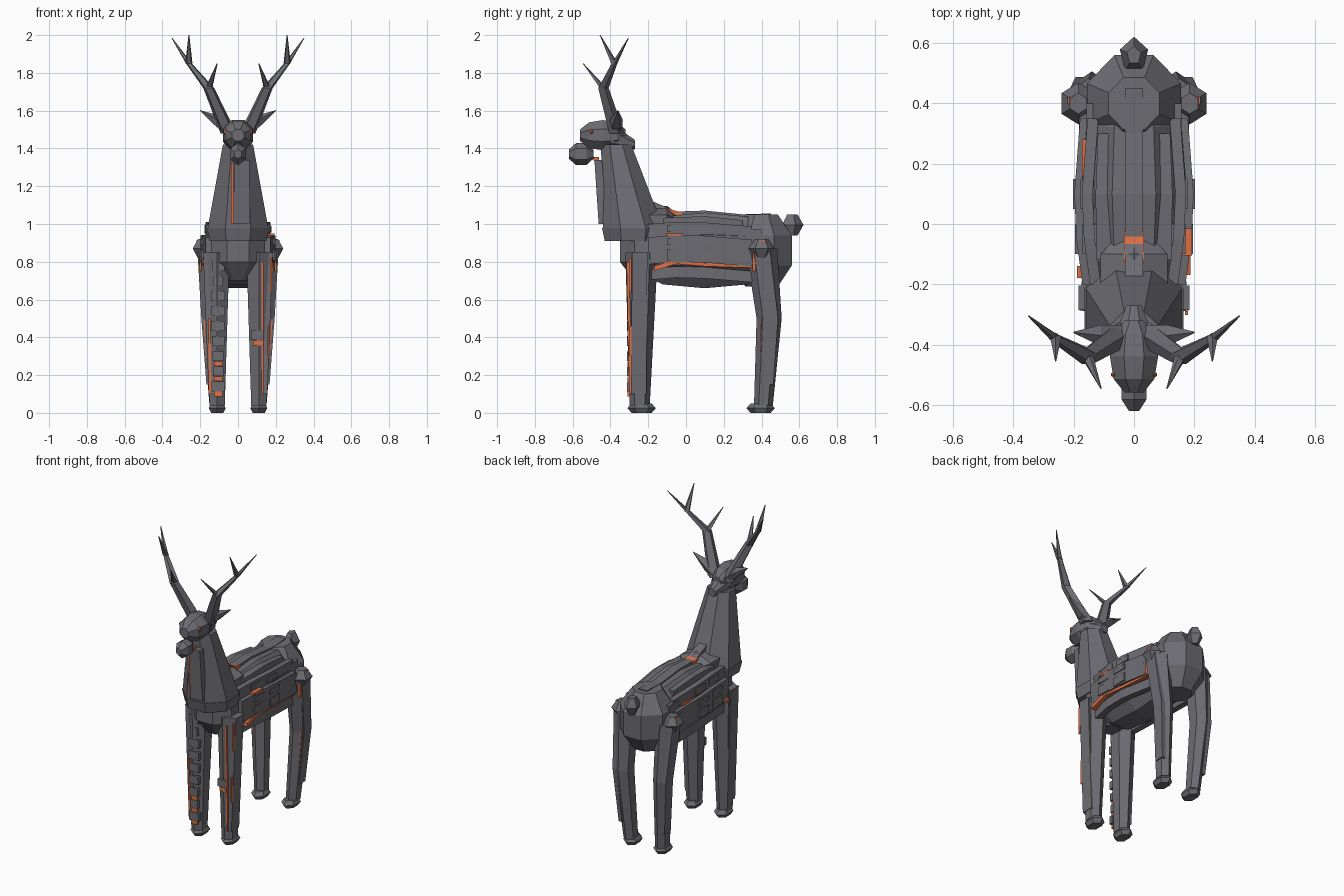
import bpy
import bmesh
import math
import random
from mathutils import Vector

random.seed(4)
if "Cube" in bpy.data.objects:
    bpy.data.objects.remove(bpy.data.objects["Cube"])


def make_material(name, colour):
    material = bpy.data.materials.new(name)
    material.use_nodes = True
    material.diffuse_color = (*colour, 1)
    shader = material.node_tree.nodes["Principled BSDF"]
    shader.inputs["Base Color"].default_value = material.diffuse_color
    return material


STONE = make_material("slate grey", (.15, .15, .17))
EMBER = make_material("ember orange", (.72, .16, .06))
ACROSS, ALONG, UP = range(3)


def loft(name, rings, axis, sides, material, mirror):
    """Skin rings of (centre, half width, half depth) set square to an axis."""
    bm = bmesh.new()
    first, second = [i for i in range(3) if i != axis]
    # Odd outlines point along their depth, even ones rest on a flat
    start = math.pi / 2 if sides % 2 else math.pi / sides
    loops = []
    for centre, width, depth in rings:
        loop = []
        for k in range(sides):
            angle = start + math.tau * k / sides
            point = Vector(centre)
            point[first] += width * math.cos(angle) / math.cos(math.pi / sides)
            point[second] += depth * math.sin(angle) / math.cos(math.pi / sides)
            point.x *= mirror
            loop.append(bm.verts.new(point))
        loops.append(loop)
    for lower, upper in zip(loops, loops[1:]):
        for k in range(sides):
            after = (k + 1) % sides
            bm.faces.new((lower[k], lower[after], upper[after], upper[k]))
    bm.faces.new(loops[0])
    bm.faces.new(loops[-1])
    bmesh.ops.recalc_face_normals(bm, faces=bm.faces)
    mesh = bpy.data.meshes.new(name)
    bm.to_mesh(mesh)
    bm.free()
    mesh.materials.append(material)
    bpy.context.collection.objects.link(bpy.data.objects.new(name, mesh))


def lump(name, centre, radii, axis=UP, sides=8, steps=4, fullness=1.0,
         material=STONE, mirror=1):
    """Faceted ellipsoid with flat ends; low fullness makes it boxier."""
    width, depth = [radii[i] for i in range(3) if i != axis]
    rings = []
    for k in range(steps):
        angle = math.pi * (k + .5) / steps
        point = Vector(centre)
        point[axis] -= radii[axis] * math.cos(angle) / math.cos(math.pi / steps / 2)
        swell = math.sin(angle) ** fullness
        rings.append((point, width * swell, depth * swell))
    loft(name, rings, axis, sides, material, mirror)


def limb(name, path, start, end, axis=UP, sides=4, depth=1.0,
         material=STONE, mirror=1):
    """Bar along a path whose half width runs evenly from start to end."""
    rings = []
    for k, point in enumerate(path):
        width = start + (end - start) * k / (len(path) - 1)
        rings.append((point, width, width * depth))
    loft(name, rings, axis, sides, material, mirror)


def block(name, centre, size, material=STONE, mirror=1):
    """Box given by its centre and half sizes."""
    lift = Vector((0, 0, size[UP]))
    middle = Vector(centre)
    limb(name, (middle - lift, middle + lift), size[ACROSS], size[ACROSS],
         depth=size[ALONG] / size[ACROSS], material=material, mirror=mirror)


def flank_path(height, inset=0.0):
    """Points that follow the bulge of the flank from shoulder to hip."""
    stations = [-.2, -.05, .1, .35]
    return [(.18 - inset - .3 * (y - .1) ** 2, y, height - abs(y) / 12) for y in stations]


# Trunk and tail
lump("barrel", (0, .1, .86), (.175, .36, .2), axis=ALONG, steps=5, fullness=.5)
lump("rump", (0, .4, .86), (.165, .17, .19), fullness=.7)
lump("chest", (0, -.22, .87), (.155, .14, .17))
lump("shoulder_hump", (0, -.15, 1), (.12, .12, .09), axis=ALONG, sides=6)
lump("tail", (0, .56, .995), (.04, .05, .055), sides=5, steps=3)

# Neck with throat plates
limb("neck_base", [(0, -.28, .91), (0, -.28, .98)], .15, .165, sides=8)
limb("neck", [(0, -.28, .98), (0, -.37, 1.42)], .16, .08, sides=8)
limb("throat_plate", [(.02, -.44, 1), (.02, -.465, 1.34)], .045, .04, depth=.5)
limb("throat_ember", [(-.03, -.44, 1), (-.03, -.462, 1.32)], .007, .007,
     depth=2, material=EMBER)

# Head and muzzle
lump("head", (0, -.44, 1.47), (.08, .12, .08), axis=ALONG, steps=5, fullness=.8)
limb("nape", [(0, -.4, 1.46), (0, -.27, 1.42)], .075, .025, axis=ALONG, sides=8)
lump("muzzle", (0, -.555, 1.37), (.045, .065, .055), axis=ALONG, sides=6)
block("jaw_ember", (0, -.475, 1.345), (.02, .015, .01), EMBER)

for mirror, label in ((1, "left_"), (-1, "right_")):
    # Eyes and ears
    lump(label + "eye", (.063, -.5, 1.49), (.014, .01, .016), axis=ACROSS,
         sides=6, material=EMBER, mirror=mirror)
    limb(label + "ear_root", [(.04, -.36, 1.49), (.11, -.37, 1.54)], .02, .03,
         axis=ACROSS, sides=5, mirror=mirror)
    limb(label + "ear_tip", [(.11, -.37, 1.54), (.2, -.36, 1.6)], .03, .002,
         axis=ACROSS, sides=5, mirror=mirror)

    # Antler beam with two tines
    fork, crown = (.155, -.44, 1.72), (.26, -.38, 1.85)
    beam = [(.05, -.37, 1.48), fork, crown, (.35, -.305, 1.985)]
    limb(label + "antler_beam", beam, .036, .002, sides=5, mirror=mirror)
    for tine, root, tip in (("front_tine", fork, (.11, -.545, 1.85)),
                            ("rear_tine", crown, (.26, -.455, 2))):
        limb(label + tine, [root, tip], .016, .002, sides=5, mirror=mirror)

    # Legs, hips and hooves
    limb(label + "front_leg", [(.11, -.245, .04), (.11, -.235, .85)], .04, .065,
         sides=6, depth=1.15, mirror=mirror)
    limb(label + "hind_leg", [(.115, .41, .04), (.14, .44, .5), (.15, .4, .87)], .036, .06,
         sides=6, depth=1.2, mirror=mirror)
    lump(label + "hip", (.185, .4, .87), (.055, .06, .05), sides=6, steps=3, mirror=mirror)
    for pair, y in (("front_hoof", -.235), ("hind_hoof", .395)):
        lump(label + pair, (.11, y, .025), (.045, .065, .025), sides=6, steps=3,
             fullness=.5, mirror=mirror)

    # Cracked leg armour with thin ember seams
    limb(label + "front_leg_plate", [(.14, -.25, .1), (.17, -.245, .85)], .015, .015,
         depth=2.7, mirror=mirror)
    limb(label + "hind_leg_plate", [(.155, .43, .15), (.18, .45, .5), (.2, .4, .88)],
         .012, .016, depth=2.7, mirror=mirror)
    limb(label + "hind_leg_ember", [(.15, .395, .1), (.178, .405, .5)], .005, .006,
         material=EMBER, mirror=mirror)
    block(label + "thigh_ember", (.198, .36, .8), (.006, .008, .05), EMBER, mirror)
    block(label + "hip_ember", (.2, .41, .91), (.02, .012, .006), EMBER, mirror)

    # Flank plates with loose chips
    for inset, height in ((.025, .98), (0, .91), (0, .84)):
        path = flank_path(height, inset)
        limb(label + "flank_plate", path, .018, .018, axis=ALONG, depth=2, mirror=mirror)
        for point in path[1:]:
            chip_height = random.uniform(.015, .03)
            block(label + "flank_chip", point, (.022, .05, chip_height), mirror=mirror)
    limb(label + "belly_plate", flank_path(.75, .025), .02, .02, axis=ALONG,
         depth=1.5, mirror=mirror)
    limb(label + "back_plate", [(.08, -.12, 1.01), (.085, .1, 1.02), (.08, .3, 1)],
         .045, .04, axis=ALONG, depth=.5, mirror=mirror)

# Flank embers, broad at the left shoulder and broken up on the right
left_seam = [(.165, -.17, .765), (.17, -.05, .8), (.168, .1, .785), (.162, .35, .775)]
limb("left_flank_ember", left_seam, .022, .012, axis=ALONG, depth=.6, material=EMBER)
block("left_shoulder_ember", (.17, -.06, .945), (.022, .045, .006), EMBER)
block("right_shoulder_ember", (-.165, -.16, .8), (.025, .02, .01), EMBER)
block("right_flank_ember", (-.16, .22, .935), (.012, .06, .008), EMBER)
block("right_belly_ember", (-.165, .05, .79), (.02, .06, .006), EMBER)

# Spine ridge
spine = [(0, -.18, 1.1), (0, -.05, 1.045), (0, .1, 1.05), (0, .3, 1.03), (0, .45, 1.035)]
limb("spine", spine, .03, .03, axis=ALONG, depth=.7)
limb("spine_ember", [(0, -.13, 1.08), (0, -.02, 1.05)], .034, .034, axis=ALONG,
     depth=.3, material=EMBER)

# Shards on the right front shin, some with embers between them
for k in range(9):
    height = .14 + .08 * k
    block("right_shin_shard", (-.105, -.3, height), (random.uniform(.025, .038), .012, .026))
    if k < 3:
        block("right_shin_ember", (-.105, -.302, height - .04), (.022, .008, .012), EMBER)
limb("right_shin_seam", [(-.146, -.288, .1), (-.152, -.292, .5)], .006, .006, material=EMBER)

# Single shard and broken seams on the left front shin
block("left_shin_shard", (.1, -.297, .41), (.032, .012, .025))
block("left_shin_ember", (.105, -.3, .37), (.025, .008, .012), EMBER)
limb("left_shin_seam", [(.13, -.29, .1), (.13, -.305, .8)], .005, .005,
     depth=2, material=EMBER)
for x, height, length in ((.16, .38, .08), (.175, .73, .09)):
    block("left_shin_side_ember", (x, -.295, height), (.005, .007, length), EMBER)
